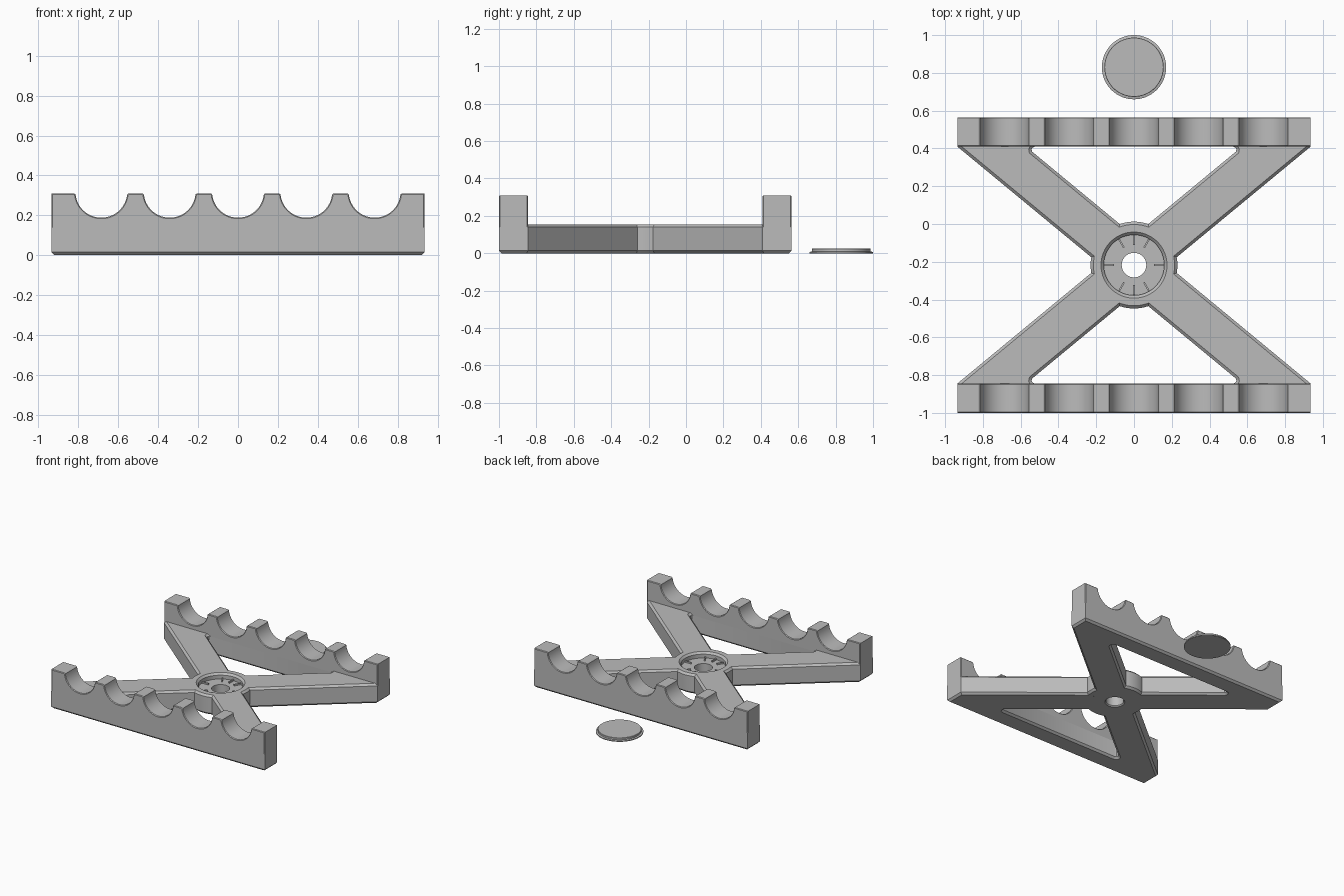
import bpy, bmesh, math
from mathutils import Matrix, Vector

if "Cube" in bpy.data.objects:
    bpy.data.objects.remove(bpy.data.objects["Cube"])

grey = bpy.data.materials.new("light grey plastic")
grey.diffuse_color = (0.5, 0.5, 0.5, 1)
grey.use_nodes = True
grey.node_tree.nodes["Principled BSDF"].inputs["Base Color"].default_value = grey.diffuse_color

CY = -0.2175                                   # hub centre in y
W, RAIL_IN, RAIL_OUT = 0.935, 0.627, 0.7825    # half width, rail faces from hub
ARM_H, RAIL_H, CHAMFER = 0.155, 0.31, 0.015
HUB_R, RECESS_R, HOLE_R, FLOOR_Z = 0.23, 0.16, 0.065, 0.11


def finish(name, bm, matrix):
    bmesh.ops.remove_doubles(bm, verts=bm.verts, dist=1e-5)
    bmesh.ops.recalc_face_normals(bm, faces=bm.faces)
    bm.transform(matrix)
    me = bpy.data.meshes.new(name)
    bm.to_mesh(me)
    bm.free()
    me.materials.append(grey)
    ob = bpy.data.objects.new(name, me)
    bpy.context.collection.objects.link(ob)
    bpy.ops.object.select_all(action='DESELECT')
    ob.select_set(True)
    bpy.context.view_layer.objects.active = ob
    bpy.ops.object.shade_smooth_by_angle(angle=math.radians(30))
    return ob


def inset(loop, d):
    """Mitred offset to the left of the loop direction."""
    out = []
    for i, p in enumerate(loop):
        p = Vector(p)
        a = (p - Vector(loop[i - 1])).normalized()
        b = (Vector(loop[(i + 1) % len(loop)]) - p).normalized()
        na, nb = Vector((-a.y, a.x)), Vector((-b.y, b.x))
        out.append(p + (na + nb) * d / (1 + na.dot(nb)))
    return out


def prism(name, loops, h, c, matrix):
    """Extrude an outline with holes; chamfer both ends."""
    bm = bmesh.new()
    caps = ([], [])
    for loop in loops:
        small = inset(loop, c)
        rings = [[bm.verts.new((p[0], p[1], z)) for p in pts]
                 for pts, z in ((small, 0), (loop, c), (loop, h - c), (small, h))]
        n = len(loop)
        for lo, hi in zip(rings, rings[1:]):
            for i in range(n):
                j = (i + 1) % n
                bm.faces.new((lo[i], lo[j], hi[j], hi[i]))
        for cap, ring in zip(caps, (rings[0], rings[-1])):
            cap += [bm.edges.get((ring[i], ring[(i + 1) % n])) for i in range(n)]
    for cap in caps:
        bmesh.ops.triangle_fill(bm, edges=cap, use_beauty=True, normal=(0, 0, 1))
    return finish(name, bm, matrix)


def lathe(name, profile, matrix, n=64):
    """Revolve a profile; it is closed unless it starts on the axis."""
    bm = bmesh.new()
    rings = [[bm.verts.new((r * math.cos(2 * math.pi * k / n),
                            r * math.sin(2 * math.pi * k / n), z)) for k in range(n)]
             for r, z in profile]
    pairs = list(zip(rings, rings[1:]))
    if profile[0][0] > 0:
        pairs.append((rings[-1], rings[0]))
    for a, b in pairs:
        for k in range(n):
            m = (k + 1) % n
            bm.faces.new((a[k], a[m], b[m], b[k]))
    return finish(name, bm, matrix)


def arc(r, a0, a1, n, cx=0, cy=0):
    return [(cx + r * math.cos(a0 + (a1 - a0) * i / n),
             cy + r * math.sin(a0 + (a1 - a0) * i / n)) for i in range(n + 1)]


# Base frame: rail feet, crossed arms and round hub in one outline
SLOPE = 0.826
theta = math.atan(SLOPE)
a_out = theta - math.asin(0.176 * math.sin(theta) / HUB_R)
a_in = theta + math.asin(0.155 * math.cos(theta) / HUB_R)
half = [(W, -RAIL_IN)] + arc(HUB_R, -a_out, a_out, 6) + [(W, RAIL_IN), (W, RAIL_OUT)]
half.insert(0, (W, -RAIL_OUT))
outer = half + [(-x, -y) for x, y in half]
corner = [(0.525, RAIL_IN), (0.537, 0.622), (0.542, 0.612), (0.54, 0.155 + SLOPE * 0.54)]
window = ([(-x, y) for x, y in reversed(corner)] + corner
          + arc(HUB_R, a_in, math.pi - a_in, 10))
window_front = [(-x, -y) for x, y in window]
recess = arc(RECESS_R, 2 * math.pi, 0, 64)[:-1]
at_hub = Matrix.Translation((0, CY, 0))
prism("cross_frame", [outer, window, window_front, recess], ARM_H, CHAMFER, at_hub)

# Scalloped upper rails, front and back
profile = [(-W, 0.13), (W, 0.13), (W, RAIL_H)]
for i in range(2, -3, -1):
    cx = i * 0.3425
    profile += [(cx + 0.137, RAIL_H), (cx + 0.132, 0.307)]
    profile += arc(0.13, math.radians(-6), math.radians(-174), 24, cx, 0.318)
    profile += [(cx - 0.132, 0.307), (cx - 0.137, RAIL_H)]
profile.append((-W, RAIL_H))
upright = Matrix.Rotation(math.pi / 2, 4, 'X')
for name, y in (("front_rail", CY - RAIL_IN), ("back_rail", CY + RAIL_OUT)):
    prism(name, [profile], RAIL_OUT - RAIL_IN, 0.005,
          Matrix.Translation((0, y, 0)) @ upright)

# Recess floor with the centre hole
lathe("hub_floor", [(HOLE_R + 0.008, 0), (RECESS_R + CHAMFER, 0), (RECESS_R, CHAMFER),
                    (RECESS_R, FLOOR_Z), (HOLE_R, FLOOR_Z), (HOLE_R, 0.008)], at_hub)

# Small radial ribs in the recess
for deg in (0, 60, 90, 120, 180, 240, 270, 300):
    bm = bmesh.new()
    bmesh.ops.create_cube(bm, size=1)
    bm.transform(Matrix.Translation((0.132, 0, FLOOR_Z + 0.005))
                 @ Matrix.Diagonal((0.052, 0.009, 0.014, 1)))
    finish("hub_rib", bm, at_hub @ Matrix.Rotation(math.radians(deg), 4, 'Z'))

# Loose round cap behind the frame
lathe("round_cap", [(0, 0), (0.17, 0), (0.17, 0.007), (0.157, 0.01),
                    (0.157, 0.023), (0.155, 0.025), (0, 0.025)],
      Matrix.Translation((0, 0.83, 0)))
